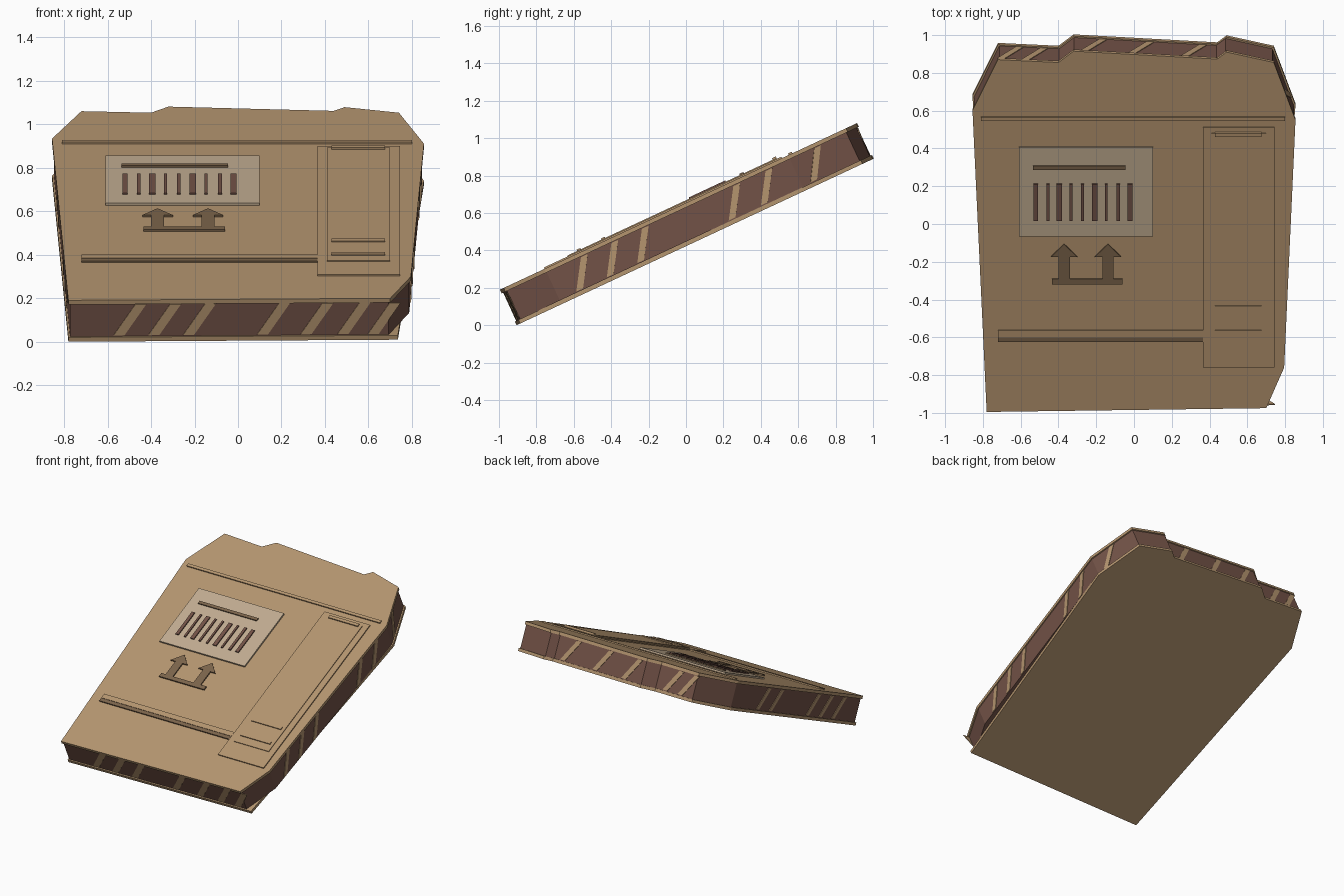
import bpy, bmesh, math
from mathutils import Matrix, Vector

cube = bpy.data.objects.get("Cube")
if cube:
    bpy.data.objects.remove(cube, do_unlink=True)

TILT = math.radians(25)
SIN, COS = math.sin(TILT), math.cos(TILT)
PLACE = Matrix.Translation((0, 0, 0.654)) @ Matrix.Rotation(TILT, 4, 'X')
THICK, SKIN = 0.21, 0.022


def material(name, rgb):
    m = bpy.data.materials.new(name)
    m.use_nodes = True
    m.diffuse_color = (*rgb, 1)
    m.node_tree.nodes["Principled BSDF"].inputs["Base Color"].default_value = (*rgb, 1)
    return m


TAN = material("cardboard tan", (0.46, 0.30, 0.16))
DARK = material("dark brown", (0.17, 0.085, 0.063))
PRINT = material("printed brown", (0.20, 0.127, 0.07))
PAPER = material("label paper", (0.53, 0.41, 0.28))


def add_prism(bm, points, low, high):
    """Extrude a flat outline between two heights above the lid."""
    bottom = [bm.verts.new((x, y, low)) for x, y in points]
    top = [bm.verts.new((x, y, high)) for x, y in points]
    bm.faces.new(bottom[::-1])
    bm.faces.new(top)
    n = len(points)
    for i in range(n):
        j = (i + 1) % n
        bm.faces.new((bottom[i], bottom[j], top[j], top[i]))


def finish(name, bm, mat):
    bmesh.ops.recalc_face_normals(bm, faces=bm.faces)
    mesh = bpy.data.meshes.new(name)
    bm.to_mesh(mesh)
    bm.free()
    mesh.materials.append(mat)
    ob = bpy.data.objects.new(name, mesh)
    ob.matrix_world = PLACE
    bpy.context.collection.objects.link(ob)
    return ob


def prism(name, points, low, high, mat):
    bm = bmesh.new()
    add_prism(bm, points, low, high)
    return finish(name, bm, mat)


def plate(name, x0, x1, y0, y1, high, mat, low=-0.002):
    """Rectangular plate on the sloping lid, placed by its plan position."""
    v0, v1 = [(y + high * SIN) / COS for y in (y0, y1)]
    return prism(name, [(x0, v0), (x1, v0), (x1, v1), (x0, v1)], low, high, mat)


# Box outline, anticlockwise from the front left corner
front = [(-0.78, -0.995), (0.70, -0.975), (0.795, -0.76)]
back = [(0.855, 0.55), (0.74, 0.855), (0.49, 0.91), (0.44, 0.873), (-0.32, 0.915),
        (-0.40, 0.855), (-0.72, 0.87), (-0.855, 0.60)]
outline = [(x, y / COS) for x, y in front + back]
base = [(x, y / COS) for x, y in [front[0], (0.735, -0.975)] + back]
wall = [(x * 0.99, y * 0.992) for x, y in outline]

prism("lid_panel", outline, -SKIN, 0, TAN)
prism("side_walls", wall, SKIN - THICK, -SKIN, DARK)
prism("base_panel", base, -THICK, SKIN - THICK, TAN)

# Slanted stripes around the walls: wall index -> distances from its start
stripes = {
    0: [0.20, 0.36, 0.52, 0.86, 1.06, 1.23, 1.37],
    2: [0.10, 0.28, 0.46, 1.00, 1.19],
    3: [0.05],
    6: [0.05, 0.33, 0.58],
    8: [0.06, 0.19],
    10: [0.35, 0.53, 1.05, 1.23, 1.41],
}
bm = bmesh.new()
low, high = SKIN - THICK + 0.006, -SKIN - 0.004
for i, starts in stripes.items():
    a, b = Vector(wall[i]), Vector(wall[(i + 1) % len(wall)])
    along = (b - a).normalized()
    out = Vector((along.y, -along.x))
    width = 0.05 if i == 0 else 0.04
    for s in starts:
        corners = [(s, low), (s + width, low), (s + width + 0.10, high), (s + 0.10, high)]
        rings = []
        for depth in (-0.002, 0.004):
            ring = []
            for d, z in corners:
                p = a + along * d + out * depth
                ring.append(bm.verts.new((p.x, p.y, z)))
            rings.append(ring)
        inner, outer = rings
        bm.faces.new(outer)
        bm.faces.new(inner[::-1])
        for k in range(4):
            j = (k + 1) % 4
            bm.faces.new((inner[k], inner[j], outer[j], outer[k]))
finish("wall_stripes", bm, TAN)

# Label with its bars
plate("label", -0.61, 0.10, -0.065, 0.405, 0.012, PAPER)
plate("label_line", -0.535, -0.045, 0.285, 0.306, 0.02, PRINT, 0.01)
bars = [(-0.52, 0.024), (-0.456, 0.015), (-0.395, 0.03), (-0.333, 0.015), (-0.272, 0.015),
        (-0.208, 0.03), (-0.147, 0.014), (-0.083, 0.019), (-0.021, 0.026)]
for n, (x, w) in enumerate(bars):
    plate(f"label_bar_{n + 1}", x - w / 2, x + w / 2, 0.015, 0.21, 0.02, DARK, 0.01)

# Upright arrows over a bar
shape = [(-0.03, -0.295), (0.03, -0.295), (0.03, -0.175), (0.07, -0.175),
         (0, -0.108), (-0.07, -0.175), (-0.03, -0.175)]
for side, x in (("right", -0.37), ("left", -0.138)):
    points = [(x + dx, (y + 0.009 * SIN) / COS) for dx, y in shape]
    prism(f"{side}_arrow", points, -0.002, 0.009, PRINT)
plate("arrow_bar", -0.435, -0.06, -0.32, -0.292, 0.01, PRINT)

# Raised seams across the lid
plate("back_seam", -0.81, 0.80, 0.545, 0.565, 0.009, TAN)
plate("front_seam", -0.72, 0.365, -0.60, -0.565, 0.009, TAN)
plate("front_seam_shadow_strip", -0.72, 0.365, -0.626, -0.602, 0.009, PRINT)

# Side pocket with an inner flap and small ribs
plate("pocket", 0.365, 0.745, -0.76, 0.51, 0.008, TAN)
plate("pocket_flap", 0.41, 0.70, -0.635, 0.48, 0.013, TAN)
plate("back_rib", 0.43, 0.675, 0.46, 0.48, 0.022, TAN)
for n, y in enumerate((-0.455, -0.585)):
    plate(f"front_rib_{n + 1}", 0.43, 0.675, y, y + 0.02, 0.02, TAN)
